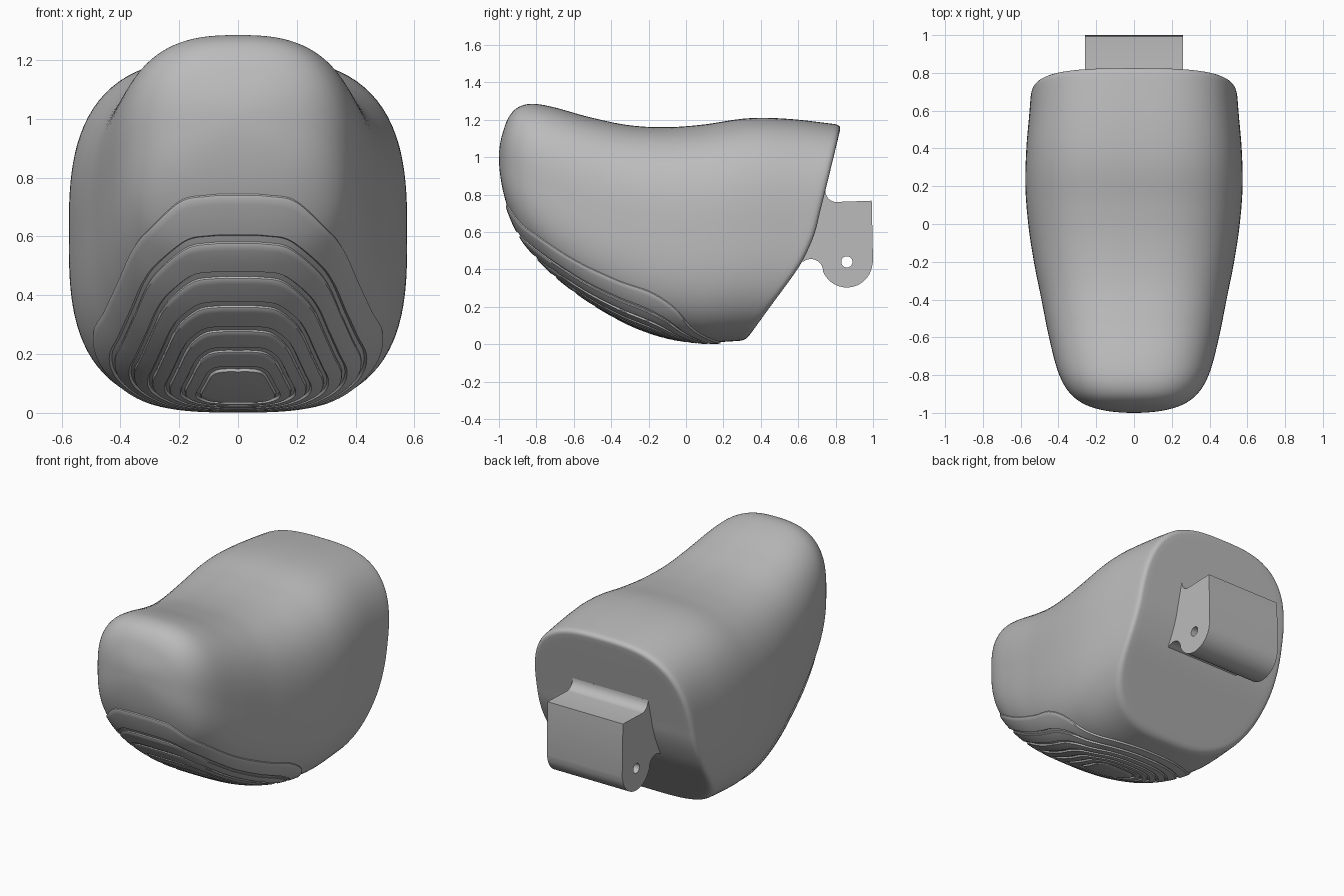
import bpy, math
from mathutils import Vector
from mathutils.bvhtree import BVHTree

if "Cube" in bpy.data.objects:
    bpy.data.objects.remove(bpy.data.objects["Cube"], do_unlink=True)

grey = bpy.data.materials.new("plain grey")
grey.use_nodes = True
grey.diffuse_color = (0.5, 0.5, 0.5, 1)
grey.node_tree.nodes["Principled BSDF"].inputs["Base Color"].default_value = (0.5, 0.5, 0.5, 1)


def spline(points):
    """Smooth function through (input, output) pairs."""
    xs, ys = zip(*points)
    last = len(xs) - 1
    slopes = []
    for i in range(len(xs)):
        a, b = max(i - 1, 0), min(i + 1, last)
        slopes.append((ys[b] - ys[a]) / (xs[b] - xs[a]))

    def f(x):
        i = 0
        while i < last - 1 and x > xs[i + 1]:
            i += 1
        h = xs[i + 1] - xs[i]
        t = min(max((x - xs[i]) / h, 0), 1)
        return ((1 + 2 * t) * (1 - t) ** 2 * ys[i] + t * (1 - t) ** 2 * h * slopes[i]
                + t * t * (3 - 2 * t) * ys[i + 1] + t * t * (t - 1) * h * slopes[i + 1])
    return f


def along(points):
    """Profile along y; the root makes the toe tip round."""
    return spline([(math.sqrt(y + 1), v) for y, v in points])


def add_object(name, mesh, angle=40):
    mesh.materials.clear()
    mesh.materials.append(grey)
    ob = bpy.data.objects.new(name, mesh)
    bpy.context.collection.objects.link(ob)
    bpy.ops.object.select_all(action="DESELECT")
    ob.select_set(True)
    bpy.context.view_layer.objects.active = ob
    bpy.ops.object.shade_smooth_by_angle(angle=math.radians(angle))
    return ob


def loft(rings, start=None, end=None):
    """Skin closed rings; optional points close the two ends."""
    n = len(rings[0])
    verts = [p for ring in rings for p in ring]
    faces = []
    for r in range(len(rings) - 1):
        for i in range(n):
            j = (i + 1) % n
            faces.append((r * n + i, r * n + j, (r + 1) * n + j, (r + 1) * n + i))
    if start is not None:
        verts.append(start)
        faces += [(len(verts) - 1, (i + 1) % n, i) for i in range(n)]
    if end is not None:
        verts.append(end)
        base = (len(rings) - 1) * n
        faces += [(base + i, base + (i + 1) % n, len(verts) - 1) for i in range(n)]
    mesh = bpy.data.meshes.new("skin")
    mesh.from_pydata(verts, [], faces)
    return mesh, verts, faces


# Shoe body profiles
top = along([(-1, 1.0), (-.98, 1.13), (-.95, 1.21), (-.9, 1.265), (-.82, 1.285), (-.7, 1.265),
             (-.5, 1.21), (-.3, 1.17), (-.1, 1.16), (.1, 1.175), (.3, 1.205), (.43, 1.21),
             (.6, 1.2), (.85, 1.17)])
bottom = along([(-1, 1.0), (-.99, .88), (-.96, .75), (-.88, .57), (-.8, .47), (-.7, .37),
                (-.6, .29), (-.5, .22), (-.4, .16), (-.3, .108), (-.2, .068), (-.1, .038),
                (0, .02), (.12, .01), (.32, .02), (.85, .05)])
width = along([(-1, 0), (-.99, .14), (-.96, .25), (-.9, .335), (-.8, .395), (-.6, .45),
               (-.4, .49), (-.2, .53), (0, .56), (.2, .575), (.4, .57), (.6, .553), (.85, .535)])
back = spline([(0, .305), (.2, .45), (.4, .595), (.5, .65), (.6, .69), (.7, .715),
               (.8, .74), (1.0, .789), (1.2, .837)])


def surface(u, a):
    """Point of the body at length u and angle a round the section."""
    c, s = math.cos(a), math.sin(a)
    n = 3 if s < 0 else 2.5 + 0.4 * min(u, 1.2)
    r = (abs(c) ** n + abs(s) ** n) ** (-1 / n)
    hi, lo = top(u), bottom(u)
    return Vector((width(u) * r * c, u * u - 1, (hi + lo) / 2 + (hi - lo) / 2 * r * s))


def back_end(a):
    lo, hi = 0.8, 1.37
    for _ in range(30):
        mid = (lo + hi) / 2
        p = surface(mid, a)
        if p.y < back(p.z):
            lo = mid
        else:
            hi = mid
    return lo


AROUND, LENGTH, CENTRE = 128, 100, 0.62
angles = [math.tau * i / AROUND for i in range(AROUND)]
ends = [back_end(a) for a in angles]


def cap_point(p, k):
    z = CENTRE + (p.z - CENTRE) * k
    return Vector((p.x * k, back(z), z))


# Shoe body: side wall, rounded rim, then the slanted back
rings = [[surface((e - .014) * i / LENGTH, a) for a, e in zip(angles, ends)]
         for i in range(1, LENGTH + 1)]
for t in (.2, .4, .6, .8, 1):
    ring = []
    for a, e in zip(angles, ends):
        p0, p1 = surface(e - .014, a), surface(e, a)
        p2 = cap_point(p1, .95)
        ring.append(p0 * (1 - t) ** 2 + p1 * 2 * t * (1 - t) + p2 * t * t)
    rings.append(ring)
for i in range(1, 16):
    rings.append([cap_point(surface(e, a), .95 * (1 - i / 16)) for a, e in zip(angles, ends)])
mesh, verts, faces = loft(rings, Vector((0, -1, 1)), Vector((0, back(CENTRE), CENTRE)))
add_object("shoe_body", mesh)
tree = BVHTree.FromPolygons(verts, faces)

# Sole treads: nested pads projected onto the rounded underside
outer = [(0, -1.705), (.1, -1.70), (.2, -1.66), (.3, -1.49), (.36, -1.31), (.41, -1.02),
         (.455, -.72), (.49, -.465), (.475, -.24), (.4, -.07), (.28, .09), (.15, .16), (0, .175)]
inner = [(0, -.535), (.04, -.535), (.075, -.52), (.095, -.48), (.105, -.43), (.115, -.37),
         (.125, -.31), (.13, -.26), (.125, -.215), (.105, -.18), (.08, -.163), (.04, -.155), (0, -.155)]


def closed_outline(points, steps=8):
    full = points + [(-x, t) for x, t in points[-2:0:-1]]
    loop = full[-2:] + full + full[:3]
    fx = spline([(i - 2, p[0]) for i, p in enumerate(loop)])
    ft = spline([(i - 2, p[1]) for i, p in enumerate(loop)])
    return [(fx(i / steps), ft(i / steps)) for i in range(len(full) * steps)]


def on_sole(x, t, lift):
    ray = Vector((0, 1, 1)).normalized()
    start = Vector((x, t / 2, -t / 2)) - ray * 4
    hit, normal, _, _ = tree.ray_cast(start, ray)
    if normal.dot(ray) > 0:
        normal = -normal
    return hit + normal * lift


edge_out, edge_in = closed_outline(outer), closed_outline(inner)


def tread_ring(f, lift):
    return [on_sole(a[0] + (b[0] - a[0]) * f, a[1] + (b[1] - a[1]) * f, lift)
            for a, b in zip(edge_out, edge_in)]


levels = [0, .2, .38, .55, .71, .855, 1, 1.4]
LIFT, SUNK = .009, -.004
for k in range(7):
    f0, f1 = levels[k], levels[k + 1]
    if k < 6:
        stop = f1 - .035
        pad = [tread_ring(f0, SUNK), tread_ring(f0 + .006, LIFT * .6)]
        pad += [tread_ring(f0 + .016 + (stop - f0 - .016) * i / 6, LIFT) for i in range(7)]
        pad.append(tread_ring(stop + .012, SUNK))
        mesh, _, _ = loft(pad)
    else:
        # Innermost pad closes at its middle
        mid = (0, -.345)
        pad = [tread_ring(1, SUNK), tread_ring(1.006, LIFT * .6)]
        for s in (.95, .75, .5, .25):
            pad.append([on_sole(x * s, mid[1] + (t - mid[1]) * s, LIFT) for x, t in edge_in])
        mesh, _, _ = loft(pad, end=on_sole(0, mid[1], LIFT))
    mesh.flip_normals()
    # Turn the pad outwards if it faces into the body
    if sum(p.normal.dot(Vector((0, -1, -1))) * p.area for p in mesh.polygons) < 0:
        mesh.flip_normals()
    add_object(f"sole_tread_{k + 1}", mesh, 35)

# Hinge block: side outline with a pin hole, extruded across
PIN = Vector((.86, .44))


def arc(centre, r, a0, a1, n):
    return [(centre[0] + r * math.cos(math.radians(a0 + (a1 - a0) * i / n)),
             centre[1] + r * math.sin(math.radians(a0 + (a1 - a0) * i / n))) for i in range(n + 1)]


outline = [(.62, .82), (.745, .82)] + arc((.805, .82), .06, 190, 265, 8) + [(.993, .767), (1, .44)]
outline += arc(PIN, .137, -8, -160, 24)
outline += arc((.668, .39), .065, 5, 125, 12) + [(.58, .43)]
curve = bpy.data.curves.new("hinge_outline", "CURVE")
curve.dimensions = "2D"
curve.fill_mode = "BOTH"
curve.extrude = .26
for points in (outline, arc(PIN, .03, 0, 345, 23)):
    sp = curve.splines.new("POLY")
    sp.points.add(len(points) - 1)
    for q, (y, z) in zip(sp.points, points):
        q.co = (y, z, 0, 1)
    sp.use_cyclic_u = True
helper = bpy.data.objects.new("hinge_helper", curve)
bpy.context.collection.objects.link(helper)
bpy.context.view_layer.update()
mesh = bpy.data.meshes.new_from_object(helper.evaluated_get(bpy.context.evaluated_depsgraph_get()))
bpy.data.objects.remove(helper, do_unlink=True)
block = add_object("hinge_block", mesh, 30)
block.rotation_euler = (math.pi / 2, 0, math.pi / 2)
